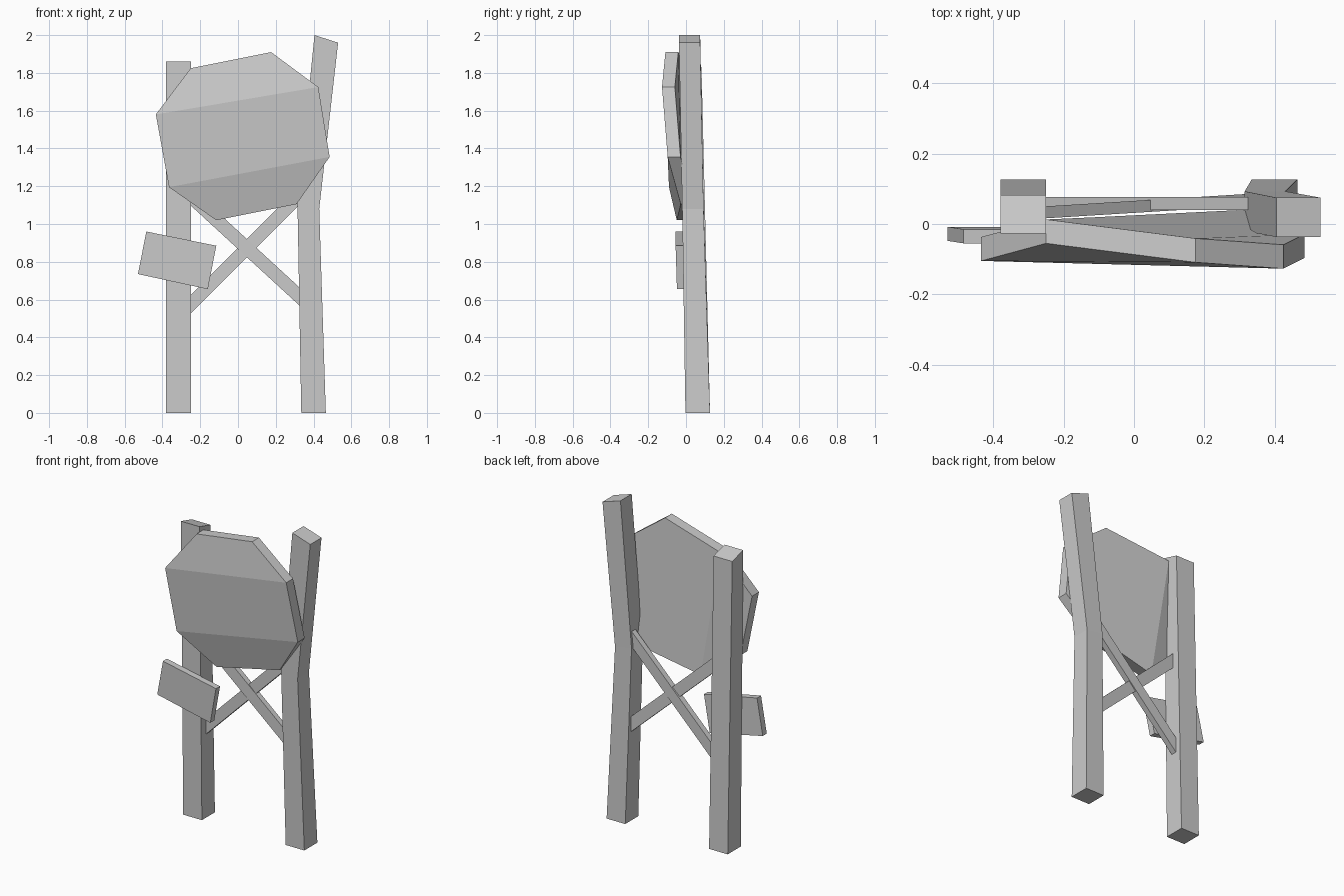
import bpy, bmesh

if "Cube" in bpy.data.objects:
    bpy.data.objects.remove(bpy.data.objects["Cube"])

grey = bpy.data.materials.new("weathered grey")
grey.diffuse_color = (0.6, 0.6, 0.6, 1)
grey.use_nodes = True
grey.node_tree.nodes["Principled BSDF"].inputs["Base Color"].default_value = grey.diffuse_color


def loft(name, rings, caps=None, back_caps=None):
    """Skin matching rings of points; caps split the two end polygons."""
    bm = bmesh.new()
    vs = [[bm.verts.new(p) for p in r] for r in rings]
    n = len(rings[0])
    for a, b in zip(vs, vs[1:]):
        for i in range(n):
            j = (i + 1) % n
            bm.faces.new((a[i], a[j], b[j], b[i]))
    for end, split in ((vs[0], caps), (vs[-1], back_caps)):
        for cap in split or [range(n)]:
            bm.faces.new([end[i] for i in cap])
    bmesh.ops.recalc_face_normals(bm, faces=bm.faces)
    me = bpy.data.meshes.new(name)
    bm.to_mesh(me)
    bm.free()
    me.materials.append(grey)
    ob = bpy.data.objects.new(name, me)
    bpy.context.collection.objects.link(ob)
    return ob


def post_ring(x0, x1, y0, y1, z0, z1, drop=0):
    """Post cross-section: z0 on the left edge, z1 on the right, drop at the back."""
    return [(x0, y0, z0), (x1, y0, z1), (x1, y1, z1 - drop), (x0, y1, z0 - drop)]


def plate(name, front, depth, caps=None, back_caps=None):
    """Panel from front outline points, thickened backwards."""
    back = [(x, y + depth, z) for x, y, z in front]
    return loft(name, [front, back], caps, back_caps)


# Posts leaning slightly forward; the right one is bent
loft("left_post", [post_ring(-0.38, -0.25, -0.003, 0.127, 0, 0),
                   post_ring(-0.38, -0.25, -0.027, 0.082, 1.86, 1.86, 0.03)])
loft("right_post", [post_ring(0.335, 0.465, -0.003, 0.127, 0, 0),
                    post_ring(0.315, 0.43, -0.02, 0.093, 1.10, 1.08),
                    post_ring(0.405, 0.53, -0.037, 0.075, 2.0, 1.96)])


# Crossed braces between the posts, ends cut vertically
def brace(name, left, right, depth, h=0.048):
    plate(name, [(left[0], left[1], left[2] - h), (right[0], right[1], right[2] - h),
                 (right[0], right[1], right[2] + h), (left[0], left[1], left[2] + h)], depth)


brace("back_brace", (-0.255, 0.04, 0.57), (0.325, 0.04, 1.15), 0.037)
brace("front_brace", (-0.255, 0.016, 1.15), (0.33, 0.052, 0.612), 0.034)

# Large warped eight-sided board, folded differently on front and back
plate("large_board", [(-0.25, -0.055, 1.825), (0.175, -0.109, 1.91),
                      (0.425, -0.127, 1.725), (0.485, -0.097, 1.355),
                      (0.31, -0.028, 1.105), (-0.115, -0.049, 1.02),
                      (-0.365, -0.09, 1.195), (-0.435, -0.105, 1.58)],
      0.068, [(7, 0, 1, 2), (7, 2, 3, 6), (6, 3, 4, 5)],
      [(0, 1, 2, 3, 4, 5), (5, 6, 7, 0)])

# Small tilted board on the left post
plate("small_board", [(-0.485, -0.055, 0.96), (-0.115, -0.055, 0.885),
                      (-0.16, -0.048, 0.655), (-0.53, -0.048, 0.735)], 0.04)
